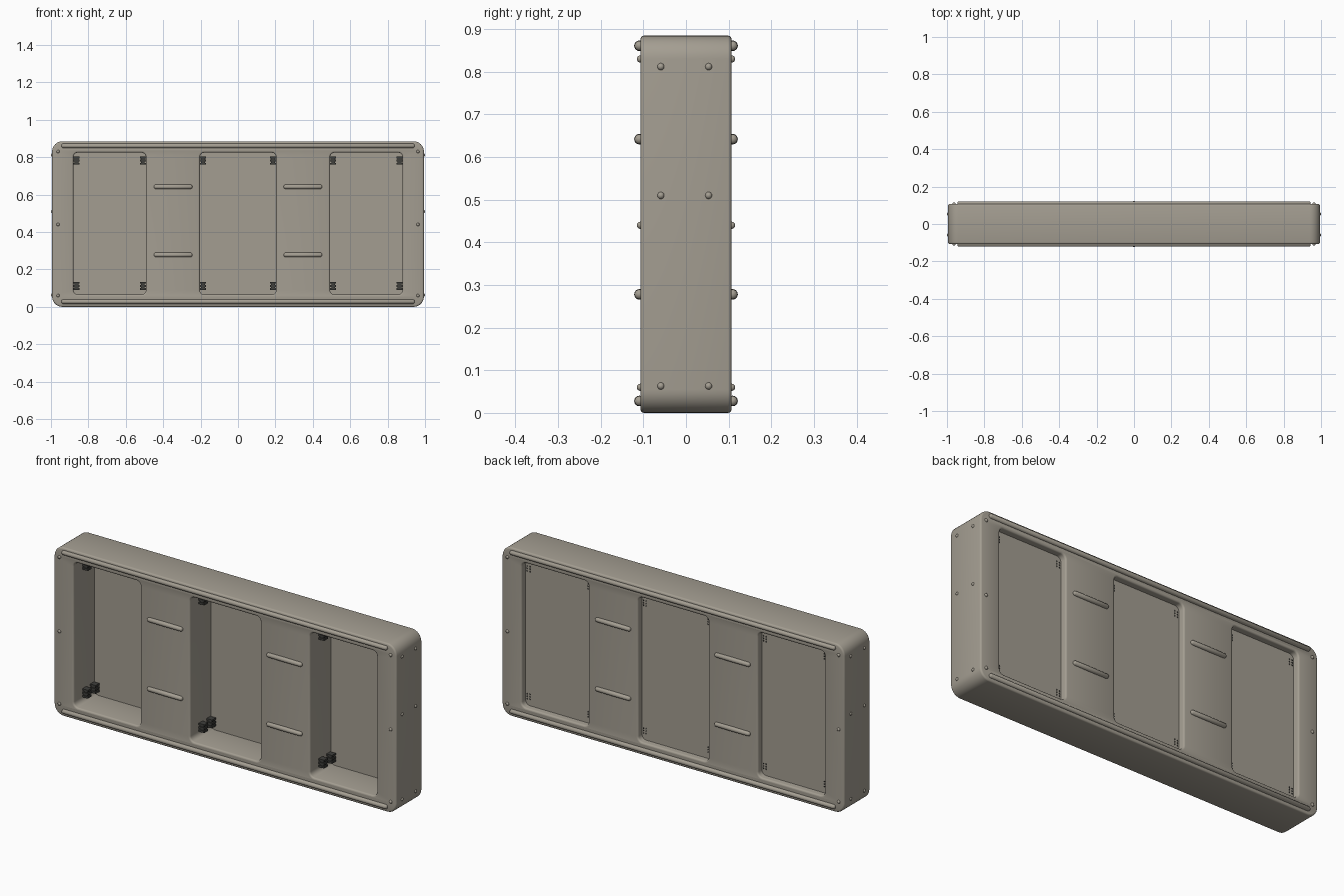
import bpy, bmesh, math
from mathutils import Matrix, Vector

if "Cube" in bpy.data.objects:
    bpy.data.objects.remove(bpy.data.objects["Cube"])

def material(name, c):
    m = bpy.data.materials.new(name)
    m.diffuse_color = (*c, 1)
    m.use_nodes = True
    m.node_tree.nodes["Principled BSDF"].inputs["Base Color"].default_value = m.diffuse_color
    return m

BODY = material("warm grey", (0.37, 0.34, 0.285))
DARK = material("dark grey", (0.05, 0.05, 0.045))
W, D, H = 0.994, 0.107, 0.885        # half width, half depth, height
POCKETS = [(-0.88, -0.492), (-0.204, 0.204), (0.492, 0.88)]
Z0, Z1 = 0.065, 0.825

def finish(name, bm, mat, smooth=True):
    bmesh.ops.recalc_face_normals(bm, faces=bm.faces)
    me = bpy.data.meshes.new(name)
    bm.to_mesh(me)
    bm.free()
    me.materials.append(mat)
    ob = bpy.data.objects.new(name, me)
    bpy.context.collection.objects.link(ob)
    select(ob)
    if smooth:
        bpy.ops.object.shade_smooth_by_angle(angle=math.radians(35))
    return ob

def select(ob):
    bpy.ops.object.select_all(action='DESELECT')
    ob.select_set(True)
    bpy.context.view_layer.objects.active = ob

def add_box(bm, x0, x1, y0, y1, z0, z1):
    m = Matrix.Translation(((x0+x1)/2, (y0+y1)/2, (z0+z1)/2)) @ \
        Matrix.Diagonal((x1-x0, y1-y0, z1-z0, 1))
    bmesh.ops.create_cube(bm, size=1, matrix=m)

def rounded_rect(x0, x1, z0, z1, r, n=8):
    pts = []
    for k, (cx, cz) in enumerate([(x1-r, z1-r), (x0+r, z1-r), (x0+r, z0+r), (x1-r, z0+r)]):
        for i in range(n+1):
            a = math.pi/2*(k + i/n)
            pts.append((cx + r*math.cos(a), cz + r*math.sin(a)))
    return pts

# Housing: rounded slab with three openings and softened rims
B = 0.009
cu = bpy.data.curves.new("housing", 'CURVE')
cu.dimensions = '2D'
cu.fill_mode = 'BOTH'
cu.extrude = D - B
cu.bevel_depth = B
cu.bevel_resolution = 2
cu.offset = -B
loops = [rounded_rect(-W, W, 0, H, 0.055)]
loops += [rounded_rect(a, b, Z0, Z1, 0.025, 5) for a, b in POCKETS]
for pts in loops:
    s = cu.splines.new('POLY')
    s.points.add(len(pts) - 1)
    for p, (x, z) in zip(s.points, pts):
        p.co = (x, z, 0, 1)
    s.use_cyclic_u = True
housing = bpy.data.objects.new("housing", cu)
bpy.context.collection.objects.link(housing)
housing.rotation_euler.x = math.pi/2
select(housing)
bpy.ops.object.convert(target='MESH')
housing.data.materials.clear()
housing.data.materials.append(BODY)
bm = bmesh.new()
bm.from_mesh(housing.data)
bmesh.ops.remove_doubles(bm, verts=bm.verts, dist=0.0003)
bmesh.ops.recalc_face_normals(bm, faces=bm.faces)
bm.to_mesh(housing.data)
bm.free()
bpy.ops.object.shade_smooth_by_angle(angle=math.radians(35))

# Thin panels closing the openings near the back
bm = bmesh.new()
for a, b in POCKETS:
    add_box(bm, a-0.005, b+0.005, 0.067, 0.073, Z0-0.005, Z1+0.005)
finish("back_panels", bm, BODY, False)

# Rounded bars: long rails at top and bottom, short bars between openings
def add_bar(bm, x0, x1, y, z, r):
    m = Matrix.Rotation(math.pi/2, 4, 'Y')
    new = bmesh.ops.create_uvsphere(bm, u_segments=16, v_segments=8, radius=r, matrix=m)["verts"]
    mid = [v for v in new if abs(v.co.x) < 1e-5]
    half = (x1-x0)/2 - r
    for v in new:
        if v not in mid:
            v.co.x += math.copysign(half, v.co.x)
    for v in new:
        v.co += Vector(((x0+x1)/2, y, z))

bars, rails = bmesh.new(), bmesh.new()
for y in (-D, D):
    for z in (0.028, 0.861):
        add_bar(rails, -0.945, 0.945, y*1.02, z, 0.0125)
    for z in (0.278, 0.642):
        for s in (-1, 1):
            c = s*0.347
            add_bar(bars, c-0.103, c+0.103, y*1.02, z, 0.0125)
finish("long_rails", rails, BODY)
finish("short_bars", bars, BODY)

# Small dome bolts on the faces and ends
def add_bolt(bm, x, y, z, r=0.0085):
    bmesh.ops.create_uvsphere(bm, u_segments=12, v_segments=8, radius=r,
                              matrix=Matrix.Translation((x, y, z)))

bm = bmesh.new()
for s in (-1, 1):
    for z in (0.06, 0.44, 0.83):
        for y in (-D, D):
            add_bolt(bm, s*0.962, y, z)
    for z in (0.063, 0.51, 0.812):
        for y in (-0.059, 0.053):
            add_bolt(bm, s*(W-0.002), y, z)
finish("bolts", bm, BODY)

# Finned clips in the corners of each opening, with prongs through the panel
bm = bmesh.new()
for a, b in POCKETS:
    for x in (a+0.017, b-0.017):
        for z in (0.112, 0.782):
            for y in (-0.02, 0.045):
                add_box(bm, x-0.01, x+0.01, y-0.012, y+0.012, z-0.02, z+0.02)
                for k in (-1, 0, 1):
                    add_box(bm, x-0.016, x+0.016, y-0.016, y+0.016, z+k*0.017-0.005, z+k*0.017+0.005)
            for k in (-1, 0, 1):
                for j in (-1, 1):
                    add_box(bm, x+j*0.008-0.002, x+j*0.008+0.002, 0.05, 0.076,
                            z+k*0.013-0.003, z+k*0.013+0.003)
finish("corner_clips", bm, DARK, False)
